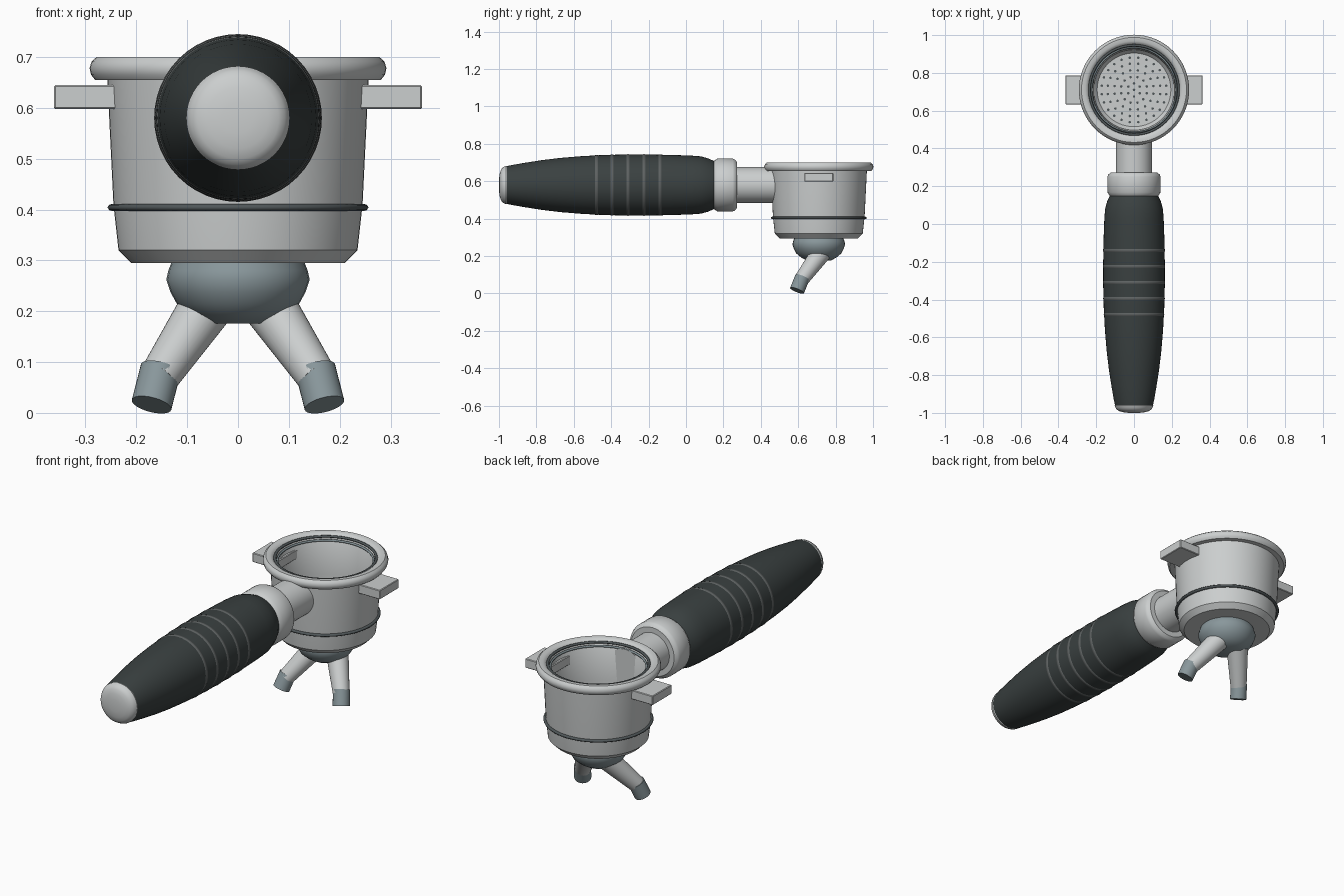
import bpy, bmesh, math
from mathutils import Vector, Matrix

if "Cube" in bpy.data.objects:
    bpy.data.objects.remove(bpy.data.objects["Cube"])

CY = 0.71      # basket centre along y
HZ = 0.58      # handle axis height


def material(name, rgb):
    m = bpy.data.materials.new(name)
    m.diffuse_color = (*rgb, 1)
    m.use_nodes = True
    m.node_tree.nodes["Principled BSDF"].inputs["Base Color"].default_value = m.diffuse_color
    return m


STEEL = material("polished steel", (0.60, 0.62, 0.62))
GREY = material("blue grey metal", (0.25, 0.31, 0.33))
BLACK = material("black rubber", (0.042, 0.052, 0.052))
GROOVE = material("grip band grey", (0.11, 0.12, 0.12))
DARK = material("dark seal", (0.08, 0.095, 0.10))


def finish(name, bm, mat, angle=35):
    bmesh.ops.recalc_face_normals(bm, faces=bm.faces)
    me = bpy.data.meshes.new(name)
    bm.to_mesh(me)
    bm.free()
    ob = bpy.data.objects.new(name, me)
    me.materials.append(mat)
    bpy.context.collection.objects.link(ob)
    bpy.ops.object.select_all(action='DESELECT')
    ob.select_set(True)
    bpy.context.view_layer.objects.active = ob
    bpy.ops.object.shade_smooth_by_angle(angle=math.radians(angle))
    return ob


def lathe(name, profile, mat, origin, axis=(0, 0, 1), seg=48, loop=False, angle=35):
    """Revolve (radius, distance) points about an axis; ends are capped unless looped."""
    bm = bmesh.new()
    rot = Vector((0, 0, 1)).rotation_difference(Vector(axis)).to_matrix().to_4x4()
    mtx = Matrix.Translation(origin) @ rot
    rings = []
    for r, h in profile:
        rings.append([bm.verts.new(mtx @ Vector((r * math.cos(a), r * math.sin(a), h)))
                      for a in (2 * math.pi * i / seg for i in range(seg))])
    pairs = list(zip(rings, rings[1:]))
    if loop:
        pairs.append((rings[-1], rings[0]))
    else:
        bm.faces.new(rings[0])
        bm.faces.new(rings[-1])
    for a, b in pairs:
        for i in range(seg):
            j = (i + 1) % seg
            bm.faces.new((a[i], a[j], b[j], b[i]))
    return finish(name, bm, mat, angle)


def ring(name, radius, h, tr, th, mat, origin, axis=(0, 0, 1)):
    """Torus with an elliptical section."""
    prof = [(radius + tr * math.cos(t), h + th * math.sin(t))
            for t in (2 * math.pi * k / 8 for k in range(8))]
    return lathe(name, prof, mat, origin, axis, loop=True, angle=60)


basket_o = (0, CY, 0)
handle_o = (0, 0, HZ)
Y = (0, 1, 0)

# Basket: outer wall, rolled rim, inner wall and floor
lathe("basket", [
    (0.21, 0.295), (0.235, 0.32), (0.245, 0.41), (0.257, 0.655), (0.281, 0.655),
    (0.289, 0.665), (0.292, 0.678), (0.288, 0.691), (0.278, 0.70), (0.258, 0.70),
    (0.245, 0.693), (0.238, 0.68), (0.225, 0.66), (0.222, 0.50), (0.213, 0.36),
    (0.195, 0.338), (0.10, 0.335)], STEEL, basket_o, seg=64)
ring("basket_seal", 0.236, 0.686, 0.007, 0.006, DARK, basket_o)
ring("inner_seal", 0.224, 0.672, 0.005, 0.006, GREY, basket_o)
ring("basket_band", 0.2475, 0.404, 0.009, 0.007, DARK, basket_o)

# Floor perforations as thin discs
bm = bmesh.new()
for count, rad in ((1, 0), (6, 0.035), (12, 0.07), (16, 0.105), (20, 0.14), (24, 0.172)):
    for i in range(count):
        a = 2 * math.pi * (i + 0.5) / count
        spot = Vector((rad * math.cos(a), CY + rad * math.sin(a), 0.338))
        bmesh.ops.create_cone(bm, cap_ends=True, segments=8, radius1=0.007, radius2=0.007,
                              depth=0.005, matrix=Matrix.Translation(spot))
finish("filter_holes", bm, DARK)

# Locking lugs on both sides
for side, label in ((-1, "left"), (1, "right")):
    bm = bmesh.new()
    bmesh.ops.create_cube(bm, size=1, matrix=Matrix.Translation((side * 0.287, CY, 0.621))
                          @ Matrix.Diagonal((0.15, 0.155, 0.047, 1)))
    bmesh.ops.bevel(bm, geom=bm.edges[:], offset=0.003, segments=1, affect='EDGES')
    finish("lug_" + label, bm, STEEL)

# Spout hub under the basket
lathe("spout_hub", [(0.13, 0.298), (0.137, 0.28), (0.141, 0.262), (0.133, 0.238),
                    (0.12, 0.214), (0.095, 0.193), (0.065, 0.176)], GREY, basket_o, seg=32)

# Twin tapered spouts with collared tips
for side, label in ((-1, "left"), (1, "right")):
    start, end = Vector((side * 0.045, 0.735, 0.235)), Vector((side * 0.157, 0.613, 0.068))
    d = end - start
    lathe("spout_" + label, [(0.055, 0), (0.039, d.length)], STEEL, start, d.normalized(), 32)
    start, end = Vector((side * 0.152, 0.622, 0.086)), Vector((side * 0.170, 0.594, 0.016))
    d = end - start
    lathe("spout_tip_" + label, [(0.040, 0), (0.040, d.length)], GREY, start, d.normalized(), 32)

# Neck and collar joining basket and handle
lathe("neck", [(0.096, 0.25), (0.096, 0.493)], STEEL, handle_o, Y)
lathe("collar", [(0.118, 0.14), (0.128, 0.148), (0.141, 0.168), (0.141, 0.25),
                 (0.136, 0.262), (0.123, 0.272)], STEEL, handle_o, Y)

# Tapered grip
grip = [(0.099, -0.965), (0.107, -0.93), (0.119, -0.86), (0.133, -0.77), (0.145, -0.67),
        (0.154, -0.56), (0.160, -0.45), (0.163, -0.33), (0.163, -0.20), (0.161, -0.08),
        (0.157, 0.03), (0.153, 0.08), (0.142, 0.12), (0.128, 0.15)]
lathe("grip", grip, BLACK, handle_o, Y)


def grip_radius(y):
    for (r0, y0), (r1, y1) in zip(grip, grip[1:]):
        if y0 <= y <= y1:
            return r0 + (r1 - r0) * (y - y0) / (y1 - y0)


# Raised bands around the grip
for n, y in enumerate((-0.14, -0.225, -0.31, -0.395, -0.478)):
    ring(f"grip_band_{n + 1}", grip_radius(y) - 0.003, y, 0.005, 0.011, GROOVE, handle_o, Y)

# Domed end cap
lathe("end_cap", [(0.030, -1.0), (0.060, -0.996), (0.080, -0.990), (0.092, -0.982),
                  (0.098, -0.972), (0.102, -0.962), (0.100, -0.955)], STEEL, handle_o, Y)
